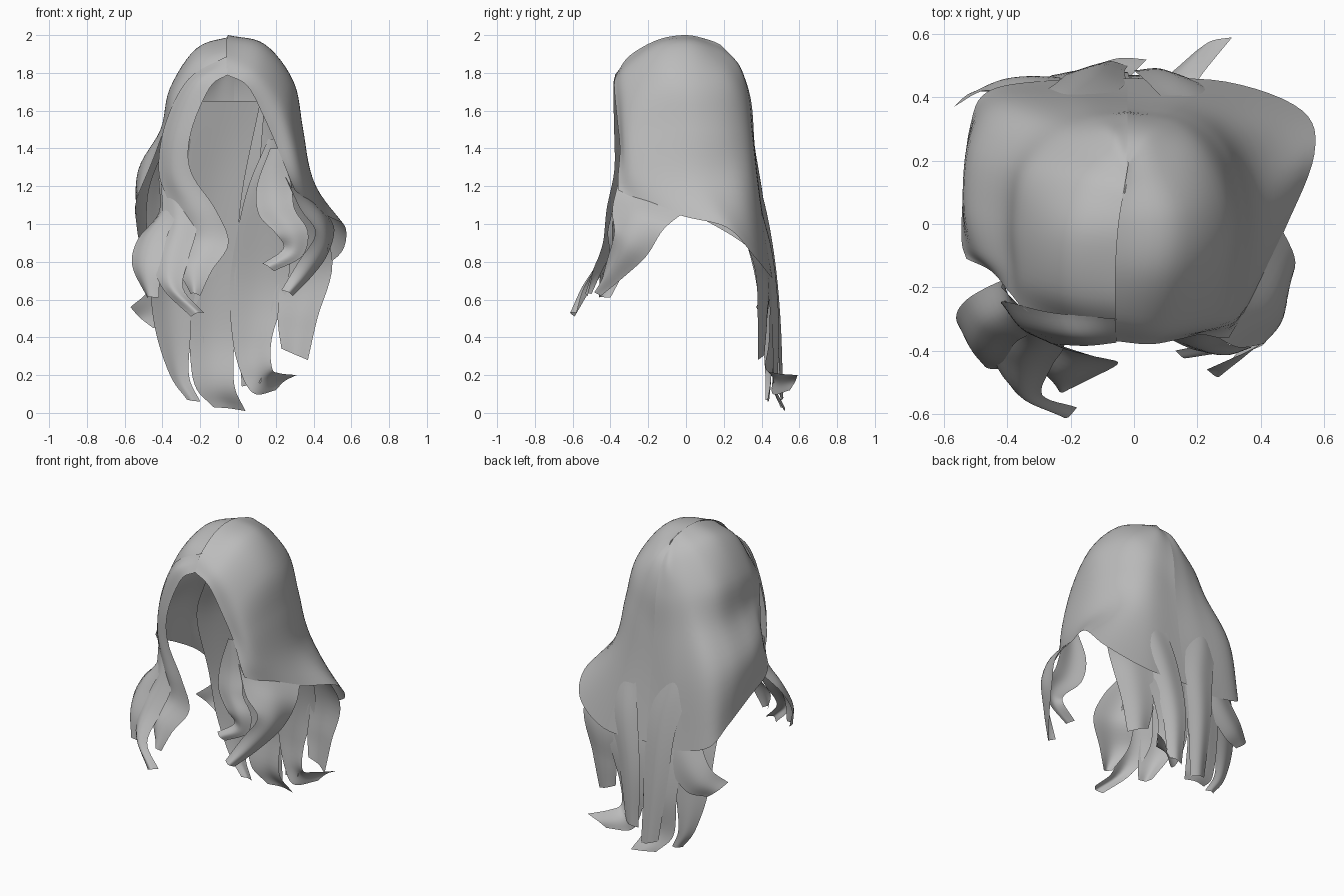
import bpy
from mathutils import Vector

hair = bpy.data.materials.new("hair_grey")
hair.diffuse_color = (0.5, 0.5, 0.5, 1)


def spline(pts, n):
    """Smooth curve through pts with n steps per span."""
    p = [2 * pts[0] - pts[1]] + pts + [2 * pts[-1] - pts[-2]]
    out = []
    for i in range(1, len(p) - 2):
        a, b, c, d = p[i - 1:i + 3]
        for k in range(n):
            t = k / n
            out.append(0.5 * (2 * b + (c - a) * t + (2 * a - 5 * b + 4 * c - d) * t * t
                              + (3 * b - a - 3 * c + d) * t ** 3))
    return out + [pts[-1]]


def sheet(name, lines, nu=6, nv=6):
    """Smooth surface through a grid of points (a list of strand lines)."""
    cols = [spline([Vector(q) for q in line], nv) for line in lines]
    rows = [spline(list(r), nu) for r in zip(*cols)]
    w = len(rows[0])
    faces = [(i * w + j, i * w + j + 1, (i + 1) * w + j + 1, (i + 1) * w + j)
             for i in range(len(rows) - 1) for j in range(w - 1)]
    me = bpy.data.meshes.new(name)
    me.from_pydata([v for r in rows for v in r], [], faces)
    me.materials.append(hair)
    me.shade_smooth()
    ob = bpy.data.objects.new(name, me)
    bpy.context.collection.objects.link(ob)


def lock(name, left, right, away, bulge=0.04):
    """Ribbon between two rails, its middle pushed towards 'away' below the root."""
    mids = []
    last = len(left) - 1
    for i, (a, b) in enumerate(zip(left, right)):
        a, b = Vector(a), Vector(b)
        along = Vector(left[min(i + 1, last)]) - Vector(left[max(i - 1, 0)])
        n = along.cross(b - a).normalized()
        if n.dot(Vector(away)) < 0:
            n = -n
        mids.append((a + b) / 2 + n * bulge * min(1, i))
    sheet(name, [left, mids, right])


# Cap: right and left halves meet at the parting and the centre back
centre_back = [(-.02, .20, 1.93), (-.02, .29, 1.82), (-.02, .345, 1.65),
               (-.02, .365, 1.40), (-.02, .40, 1.10), (-.02, .46, .72)]
sheet("cap_right", [
    [(-.06, -.37, 1.79), (.05, -.38, 1.73), (.14, -.365, 1.56), (.21, -.35, 1.40), (.27, -.36, 1.25), (.30, -.36, 1.18)],
    [(-.06, -.30, 1.89), (.10, -.32, 1.81), (.22, -.31, 1.65), (.29, -.30, 1.45), (.34, -.27, 1.27), (.38, -.22, 1.11)],
    [(-.06, -.15, 1.975), (.13, -.15, 1.93), (.28, -.12, 1.75), (.335, -.10, 1.50), (.39, -.05, 1.25), (.48, -.01, 1.04)],
    [(-.05, 0, 2.0), (.14, .02, 1.95), (.29, .05, 1.75), (.34, .08, 1.50), (.39, .14, 1.22), (.57, .22, .98)],
    [(-.03, .12, 1.975), (.09, .17, 1.91), (.22, .22, 1.75), (.28, .24, 1.50), (.32, .30, 1.22), (.53, .36, .83)],
    [(-.02, .18, 1.95), (.05, .27, 1.85), (.12, .315, 1.70), (.16, .34, 1.50), (.20, .38, 1.17), (.29, .45, .72)],
    centre_back])
sheet("cap_left", [
    [(-.04, -.345, 1.82), (-.18, -.33, 1.77), (-.33, -.28, 1.64), (-.39, -.22, 1.50), (-.45, -.15, 1.34), (-.53, -.11, 1.15)],
    [(-.04, -.24, 1.925), (-.22, -.22, 1.87), (-.35, -.17, 1.70), (-.40, -.12, 1.51), (-.50, -.08, 1.32), (-.545, -.05, 1.09)],
    [(-.04, -.05, 1.99), (-.22, -.03, 1.93), (-.36, 0, 1.72), (-.41, .02, 1.50), (-.53, .06, 1.28), (-.54, .10, 1.02)],
    [(-.03, .08, 1.985), (-.18, .13, 1.91), (-.33, .16, 1.72), (-.39, .19, 1.50), (-.51, .25, 1.24), (-.52, .30, .90)],
    [(-.02, .15, 1.96), (-.11, .22, 1.87), (-.23, .27, 1.70), (-.30, .31, 1.50), (-.42, .38, 1.20), (-.46, .42, .78)],
    [(-.02, .18, 1.94), (-.07, .28, 1.84), (-.13, .325, 1.67), (-.17, .355, 1.45), (-.22, .41, 1.13), (-.25, .455, .72)],
    centre_back])

# Front left locks
lock("front_left_main_lock",
     [(-.055, -.375, 1.79), (-.15, -.385, 1.72), (-.25, -.38, 1.48), (-.25, -.38, 1.28), (-.12, -.42, 1.08),
      (-.05, -.44, .90), (-.14, -.49, .75), (-.20, -.52, .62)],
     [(-.055, -.30, 1.89), (-.26, -.28, 1.77), (-.385, -.25, 1.53), (-.42, -.25, 1.28), (-.36, -.30, 1.10),
      (-.30, -.34, .92), (-.32, -.43, .78), (-.25, -.50, .63)], (-.3, -1, .2), .025)
lock("front_left_middle_lock",
     [(-.28, -.33, 1.25), (-.22, -.38, 1.0), (-.26, -.45, .82), (-.29, -.54, .66), (-.18, -.58, .53)],
     [(-.41, -.24, 1.25), (-.40, -.30, 1.0), (-.45, -.38, .82), (-.40, -.50, .66), (-.25, -.59, .51)],
     (-.3, -1, 0), .03)
lock("front_left_outer_lock",
     [(-.32, -.30, 1.28), (-.32, -.34, 1.08), (-.38, -.38, .92), (-.41, -.45, .75), (-.42, -.46, .61)],
     [(-.42, -.20, 1.24), (-.42, -.18, 1.06), (-.53, -.24, .92), (-.56, -.31, .78), (-.48, -.40, .61)],
     (-1, -.6, 0), .03)

# Front right locks
lock("front_right_outer_lock",
     [(.25, -.35, 1.25), (.33, -.39, 1.08), (.41, -.38, .95), (.32, -.42, .80), (.23, -.46, .65)],
     [(.46, 0, 1.07), (.51, -.12, .97), (.47, -.21, .83), (.38, -.34, .71), (.29, -.45, .62)],
     (.6, -1, 0), .03)
lock("front_right_inner_lock",
     [(.17, -.345, 1.40), (.10, -.33, 1.20), (.11, -.36, 1.05), (.20, -.40, .95), (.24, -.38, .87), (.13, -.40, .79)],
     [(.22, -.345, 1.40), (.28, -.345, 1.22), (.30, -.38, 1.08), (.37, -.39, .96), (.34, -.39, .83), (.19, -.41, .75)],
     (0, -1, 0), .02)

# Long back locks, their roots tucked under the cap
lock("back_left_lock",
     [(-.37, .20, 1.45), (-.48, .25, 1.15), (-.47, .36, .75), (-.44, .40, .45), (-.36, .42, .20), (-.27, .42, .07)],
     [(-.25, .29, 1.45), (-.28, .36, 1.15), (-.26, .45, .72), (-.25, .46, .45), (-.26, .45, .20), (-.20, .43, .06)],
     (-.3, 1, 0), .015)
lock("back_middle_left_lock",
     [(-.24, .25, 1.65), (-.29, .36, 1.15), (-.28, .44, .72), (-.26, .47, .40), (-.23, .46, .15), (-.13, .50, .03)],
     [(.12, .29, 1.65), (.02, .375, 1.15), (-.01, .45, .72), (-.02, .48, .40), (-.02, .46, .15), (.04, .52, .01)],
     (0, 1, 0), .015)
lock("back_middle_right_lock",
     [(.16, .31, 1.45), (.04, .365, 1.15), (-.04, .45, .72), (-.03, .47, .40), (.02, .46, .20), (.09, .46, .10), (.20, .55, .12)],
     [(.28, .20, 1.45), (.27, .31, 1.15), (.27, .43, .72), (.18, .44, .40), (.18, .42, .24), (.22, .48, .21), (.31, .59, .20)],
     (0, 1, 0), .015)
lock("back_right_lock",
     [(.18, .34, 1.20), (.22, .44, .75), (.21, .43, .50), (.23, .41, .34)],
     [(.40, .20, 1.12), (.50, .355, .80), (.42, .38, .50), (.37, .38, .28)], (.3, 1, 0), .02)
lock("back_left_flip",
     [(-.32, .38, 1.0), (-.40, .41, .78), (-.48, .42, .64), (-.57, .37, .56)],
     [(-.15, .41, .90), (-.20, .46, .62), (-.32, .46, .47), (-.45, .42, .45)], (0, 1, 0), .02)

# Sweeping locks that rise out of the cap and run down the back
lock("back_sweep_left",
     [(-.33, .17, 1.65), (-.36, .26, 1.40), (-.32, .38, 1.15), (-.24, .45, .85), (-.20, .48, .50), (-.14, .49, .10)],
     [(-.20, .27, 1.65), (-.18, .335, 1.40), (-.10, .39, 1.15), (-.03, .44, .85), (-.03, .48, .50), (-.02, .50, .06)],
     (-.3, 1, 0), .02)
lock("back_sweep_right",
     [(.27, .15, 1.65), (.30, .22, 1.40), (.31, .31, 1.15), (.26, .42, .85), (.17, .455, .50), (.12, .46, .16)],
     [(.14, .285, 1.65), (.12, .34, 1.40), (.10, .385, 1.15), (.04, .45, .85), (.0, .485, .50), (.02, .47, .14)],
     (.3, 1, 0), .02)
